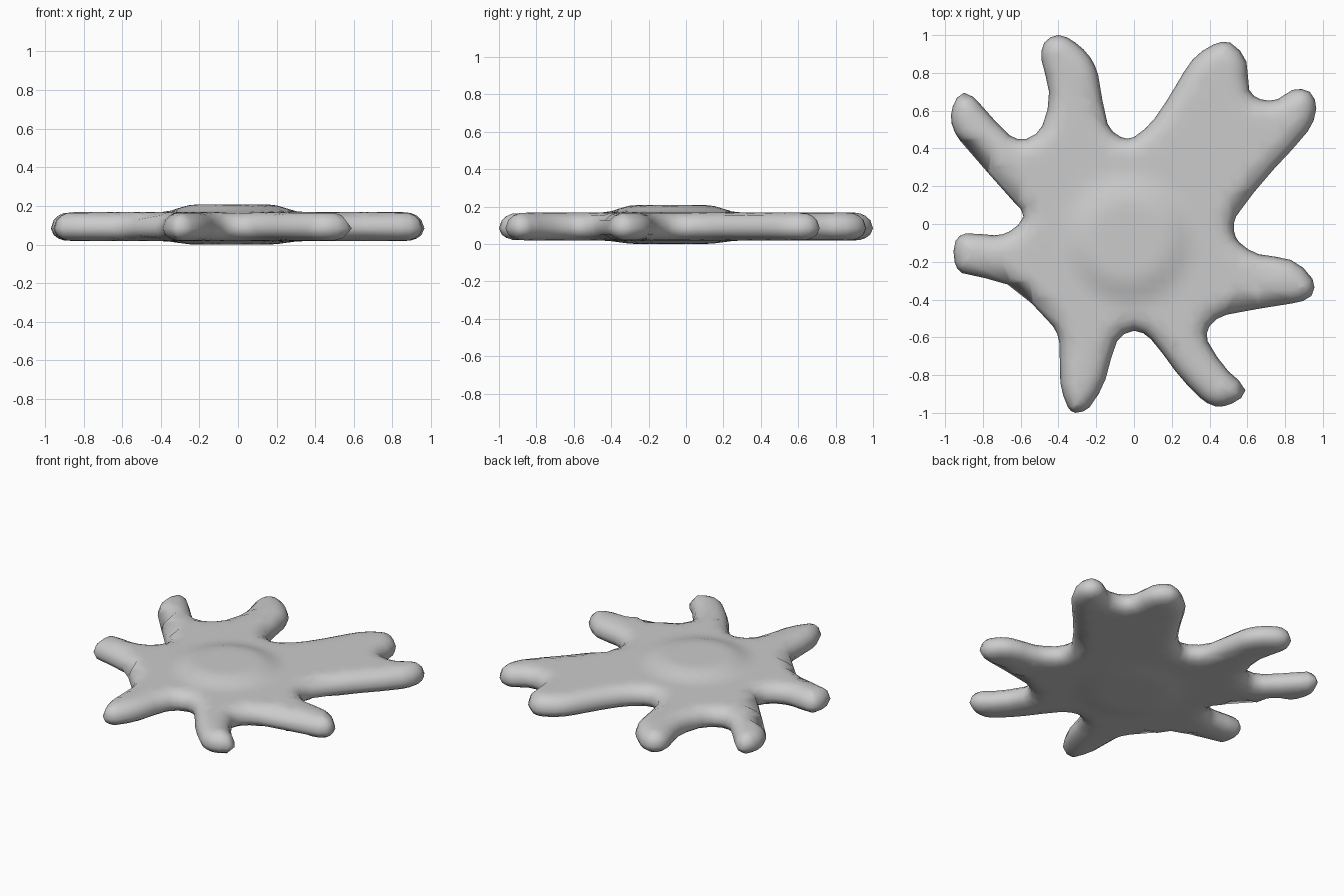
import bpy, math
from mathutils import Vector
from mathutils.geometry import delaunay_2d_cdt, intersect_point_line

if "Cube" in bpy.data.objects:
    bpy.data.objects.remove(bpy.data.objects["Cube"])

# Outline of the splat seen from above, anticlockwise from the right notch
OUTLINE = [
    (.54, .04), (.74, .29), (.92, .49), (.965, .61), (.93, .70), (.84, .71), (.76, .66),
    (.67, .66), (.61, .71), (.595, .86), (.51, .96), (.42, .95), (.31, .87), (.22, .73),
    (.11, .56), (.0, .46), (-.07, .46), (-.14, .53), (-.19, .79), (-.23, .88), (-.31, .96),
    (-.40, 1.0), (-.475, .96), (-.49, .87), (-.45, .70), (-.485, .52), (-.57, .45),
    (-.66, .47), (-.81, .63), (-.90, .695), (-.96, .62), (-.965, .53), (-.92, .44),
    (-.63, .11), (-.585, .04), (-.66, -.04), (-.74, -.06), (-.89, -.05), (-.945, -.09),
    (-.95, -.20), (-.91, -.26), (-.67, -.32), (-.43, -.54), (-.395, -.63), (-.39, -.84),
    (-.35, -.97), (-.31, -1.0), (-.235, -.97), (-.15, -.82), (-.09, -.62), (.0, -.565),
    (.09, -.61), (.22, -.78), (.35, -.92), (.43, -.965), (.52, -.95), (.59, -.88),
    (.50, -.78), (.39, -.62), (.40, -.54), (.49, -.48), (.84, -.42), (.94, -.38),
    (.945, -.29), (.83, -.19), (.66, -.16), (.56, -.10), (.53, -.04),
]


def smooth_loop(points, steps=2):
    """Catmull-Rom subdivision of a closed loop."""
    p = [Vector(q) for q in points]
    out = []
    for i in range(len(p)):
        a, b, c, d = (p[(i + k) % len(p)] for k in (-1, 0, 1, 2))
        # chord-limited tangents avoid overshoot on uneven spacing
        length = (c - b).length
        tb = (c - a).normalized() * length
        tc = (d - b).normalized() * length
        for s in range(steps):
            t = s / steps
            out.append((2*t**3 - 3*t**2 + 1) * b + (t**3 - 2*t**2 + t) * tb
                       + (3*t**2 - 2*t**3) * c + (t**3 - t**2) * tc)
    return out


loop = smooth_loop(OUTLINE)
N = len(loop)


def rim_distance(p):
    best = 9.0
    for i in range(N):
        a, b = loop[i], loop[(i + 1) % N]
        e = b - a
        t = max(0, min(1, (p - a).dot(e) / e.length_squared))
        best = min(best, (p - a - e * t).length)
    return best


def inside(p):
    hit = False
    for i in range(N):
        a, b = loop[i], loop[(i + 1) % N]
        if (a.y > p.y) != (b.y > p.y) and p.x < a.x + (p.y - a.y) * (b.x - a.x) / (b.y - a.y):
            hit = not hit
    return hit


# Inset rings for the rounded rim, then a grid for the flat middle
points = list(loop)
for inset in (.015, .04, .07):
    for i in range(N):
        e = (loop[(i + 1) % N] - loop[i - 1]).normalized()
        q = loop[i] + Vector((-e.y, e.x)) * inset
        if inside(q) and rim_distance(q) > inset * .88:
            points.append(q)
for i in range(-20, 21):
    for j in range(-20, 21):
        q = Vector((i * .05, j * .05))
        if inside(q) and rim_distance(q) > .085:
            points.append(q)

verts, _, faces, *_ = delaunay_2d_cdt(points, [], [list(range(N))], 1, 1e-5)


# Rounded slab with a low raised dome in the middle
def heights(p):
    d = rim_distance(p)
    f = math.sqrt(max(0, 1 - (1 - min(d / .1, 1)) ** 2)) if d > 1e-4 else 0
    r = math.hypot(p.x + .03, p.y + .08)
    t = max(0, min(1, (.37 - r) / .18))
    bump = t * t * (3 - 2 * t)
    return .083 + .085 * f + .04 * bump, .083 - .065 * f - .018 * bump


coords, top, bottom = [], [], []
for v in verts:
    hi, lo = heights(v)
    top.append(len(coords))
    coords.append((v.x, v.y, hi))
    if hi - lo < 1e-4:
        bottom.append(top[-1])
    else:
        bottom.append(len(coords))
        coords.append((v.x, v.y, lo))
polys = [[top[i] for i in f] for f in faces] + [[bottom[i] for i in reversed(f)] for f in faces]
polys = [f for f in polys]

mesh = bpy.data.meshes.new("splat")
mesh.from_pydata(coords, [], polys)
mesh.validate()
mesh.polygons.foreach_set("use_smooth", [True] * len(mesh.polygons))
splat = bpy.data.objects.new("splat", mesh)
bpy.context.collection.objects.link(splat)
